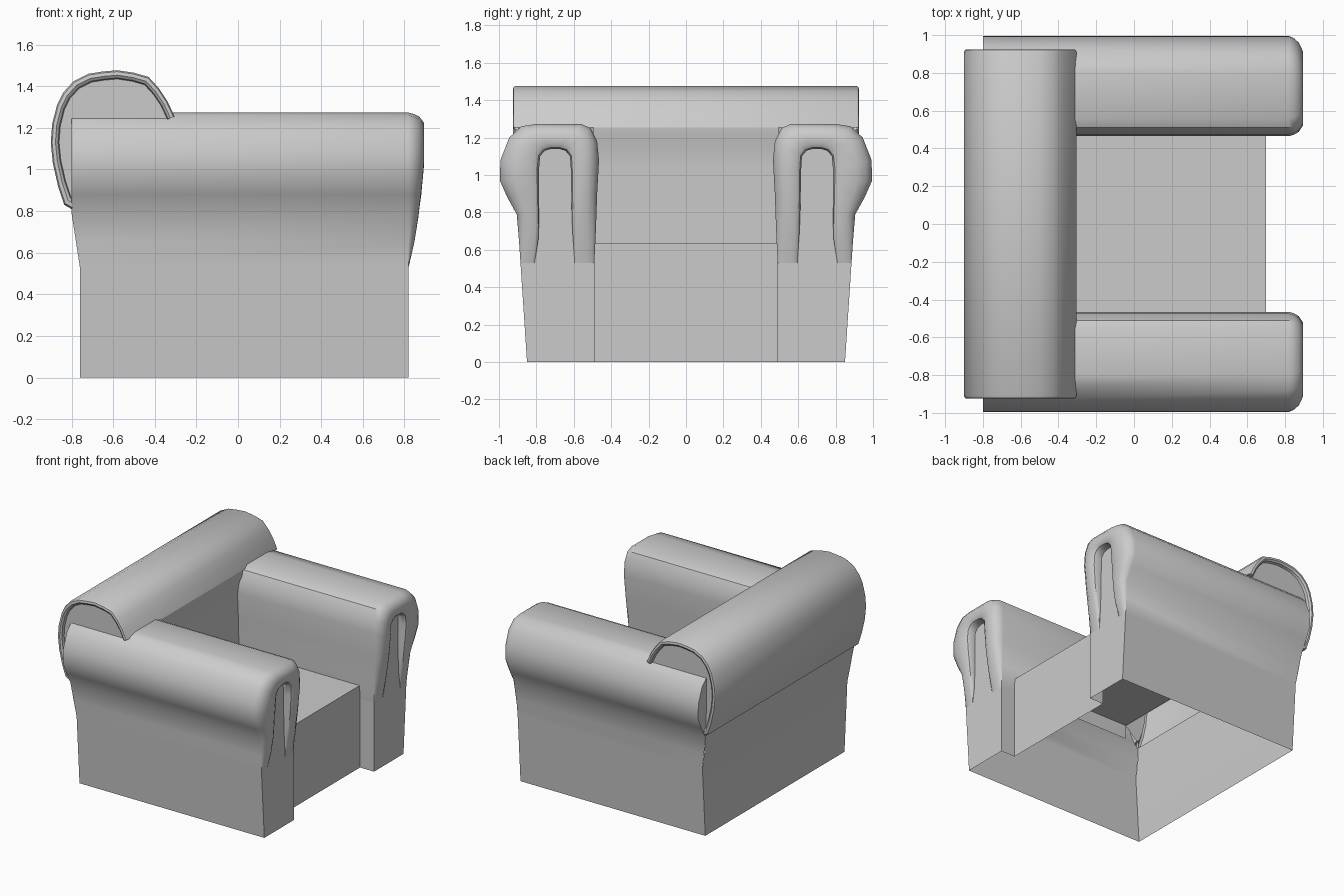
import bpy, bmesh

if "Cube" in bpy.data.objects:
    bpy.data.objects.remove(bpy.data.objects["Cube"])


def finish(name, bm, mirror=False, angle=0.6):
    bmesh.ops.remove_doubles(bm, verts=bm.verts, dist=0.0005)
    bmesh.ops.recalc_face_normals(bm, faces=bm.faces)
    me = bpy.data.meshes.new(name)
    bm.to_mesh(me)
    bm.free()
    ob = bpy.data.objects.new(name, me)
    bpy.context.collection.objects.link(ob)
    bpy.ops.object.select_all(action='DESELECT')
    ob.select_set(True)
    bpy.context.view_layer.objects.active = ob
    bpy.ops.object.shade_smooth_by_angle(angle=angle)
    if mirror:
        m = ob.modifiers.new("Mirror", 'MIRROR')
        m.use_axis = (False, True, False)
    return ob


def face(bm, pts):
    return bm.faces.new([bm.verts.new(p) for p in pts])


def loft(bm, rings):
    rows = [[bm.verts.new(p) for p in r] for r in rings]
    for a, b in zip(rows, rows[1:]):
        for i in range(len(a) - 1):
            bm.faces.new((a[i], a[i + 1], b[i + 1], b[i]))


# Arm: outer cross-section and matching arched slot outline (y, z)
arm = [(.885, .53), (.893, .65), (.905, .79), (.955, .88), (.995, .97), (.992, 1.08),
       (.945, 1.2), (.88, 1.26), (.8, 1.273), (.56, 1.273), (.51, 1.25),
       (.475, 1.18), (.465, 1.08), (.475, .9), (.482, .7), (.49, .53)]
slot = [(.81, .53), (.79, .65), (.785, .77), (.785, .87), (.785, .96), (.785, 1.04),
        (.78, 1.1), (.755, 1.13), (.72, 1.14), (.68, 1.14), (.645, 1.13),
        (.62, 1.1), (.615, 1.02), (.613, .87), (.607, .7), (.595, .53)]
XF = .82


def back_x(y, z):
    if y < .87:
        return -.33
    return -.76 - .04 * min(1, (z - .53) / .26)


def front_ring(t, depth):
    ring = []
    for (y, z), (sy, sz) in zip(arm, slot):
        bulge = min(1, (z - .53) / .5) ** .7 * .075
        ring.append((XF + bulge * depth, y + (sy - y) * t, z + (sz - z) * t))
    return ring


bm = bmesh.new()
rings = [[(back_x(y, z), y, z) for y, z in arm]]
rings += [front_ring(t, d) for t, d in
          [(0, 0), (.05, .35), (.15, .7), (.38, 1), (.8, 1), (.95, .8), (1, .5), (1, 0)]]
loft(bm, rings)
face(bm, [(XF, y, z) for y, z in slot])
# rear end of the arm roll
face(bm, [(-.8, y, z) for y, z in arm[2:8]])
# lower outer wall, front post and its inner return
face(bm, [(-.76, .85, 0), (XF, .85, 0), (XF, .885, .53), (-.76, .885, .53)])
face(bm, [(XF, .49, 0), (XF, .85, 0), (XF, .885, .53), (XF, .49, .53)])
face(bm, [(.70, .49, 0), (XF, .49, 0), (XF, .49, .53), (.70, .49, .53)])
finish("arm", bm, mirror=True)

# Back roll with raised rim on its ends (x, z)
roll = [(-.80, .81), (-.835, .83), (-.865, .92), (-.89, 1.03), (-.9, 1.13), (-.893, 1.22),
        (-.87, 1.31), (-.84, 1.37), (-.79, 1.425), (-.72, 1.46), (-.65, 1.471),
        (-.58, 1.477), (-.5, 1.465), (-.43, 1.445), (-.38, 1.39), (-.34, 1.33), (-.305, 1.255)]


def roll_ring(y, s):
    cx, cz = -.58, 1.14
    return [(cx + (x - cx) * s, y, cz + (z - cz) * s) for x, z in roll]


bm = bmesh.new()
half = [(.895, .86), (.895, .875), (.915, .89), (.925, .93), (.922, .98), (.91, 1)]
loft(bm, [roll_ring(-y, s) for y, s in half] + [roll_ring(y, s) for y, s in half[::-1]])
for side in (-1, 1):
    face(bm, roll_ring(side * .895, .86))
finish("back_roll", bm)

# Inner back cushion face curving under the roll
bm = bmesh.new()
front = [(-.305, 1.255), (-.31, 1.2), (-.325, 1.14), (-.33, 1.05), (-.33, .63)]
loft(bm, [[(x, y, z) for x, z in front] for y in (-.495, .495)])
finish("back_front", bm)

# Outer back wall
bm = bmesh.new()
wall = [(-.76, .85, 0), (-.76, .885, .53), (-.785, .895, .68), (-.80, .905, .81)]
loft(bm, [[(x, s * y, z) for x, y, z in wall] for s in (-1, 1)])
finish("back_wall", bm)

# Seat top and front panel
bm = bmesh.new()
seat = [(-.33, .635), (.70, .635), (.70, 0)]
loft(bm, [[(x, y, z) for x, z in seat] for y in (-.49, .49)])
finish("seat", bm)
